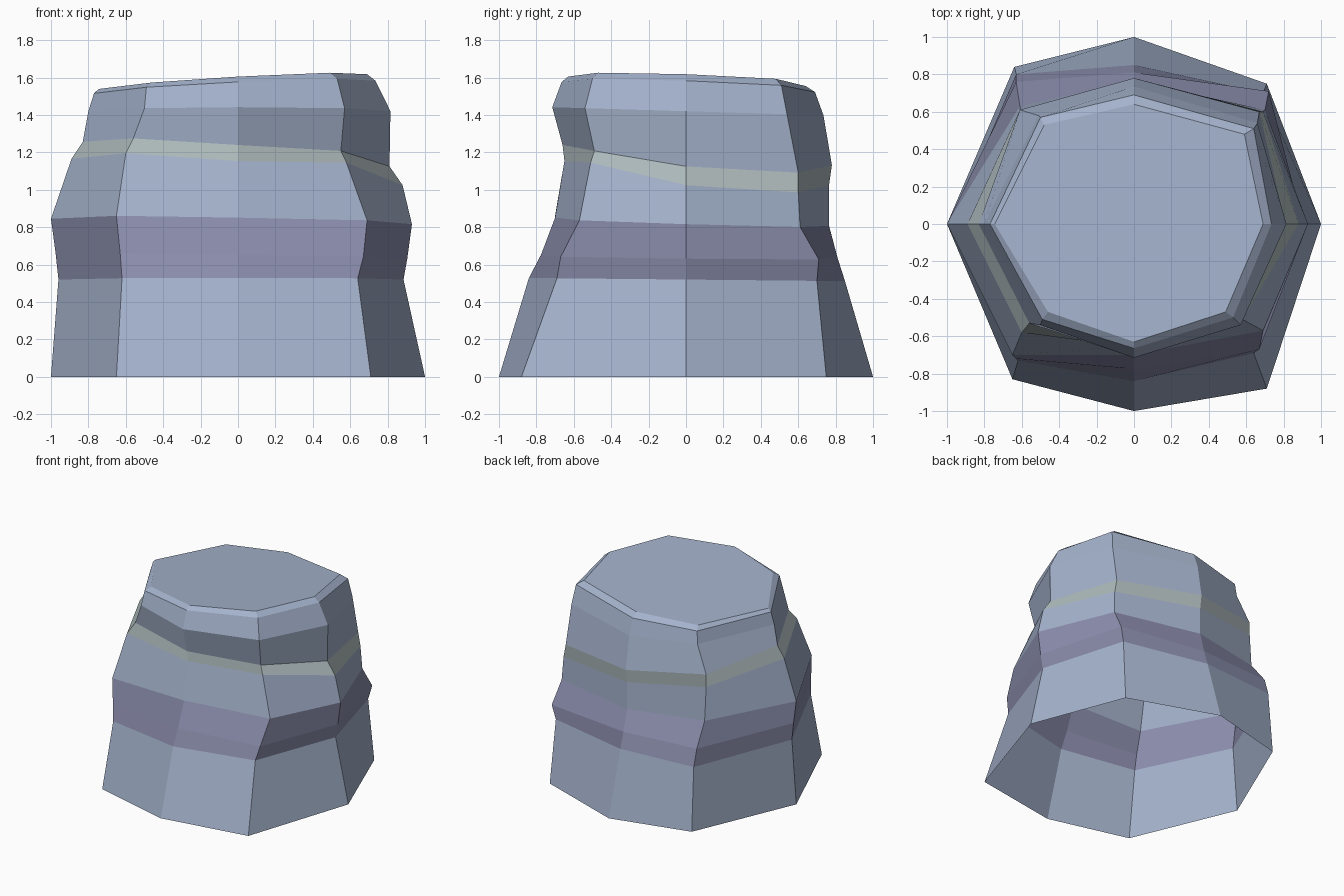
import bpy, bmesh

# Height of each ring at the axis, with its tilt along x and y
levels = [(0, 0, 0), (.52, 0, -.01), (.645, -.015, -.01), (.83, -.015, -.03),
          (1.095, -.08, -.09), (1.19, -.08, -.075), (1.42, 0, -.03),
          (1.55, .045, -.04), (1.58, .055, -.04)]
# The front right corner of the pale band rides a little higher
lift = {(4, 7): .05, (5, 7): .025}

# Each corner of the octagon: sign in x and y, then its outward profiles going up
ZERO = [0] * 9
corners = [
    (1, 0, [1, .885, .905, .93, .88, .81, .815, .735, .69], ZERO),
    (1, 1, [.71, .69, .72, .70, .69, .67, .66, .64, .59],
           [.75, .70, .71, .61, .60, .60, .54, .51, .48]),
    (0, 1, ZERO, [1, .85, .81, .765, .765, .78, .735, .69, .64]),
    (-1, 1, [.64, .63, .63, .61, .61, .61, .51, .50, .48],
            [.84, .80, .76, .63, .61, .61, .58, .57, .53]),
    (-1, 0, [1, .96, .975, 1, .89, .83, .80, .77, .745], ZERO),
    (-1, -1, [.65, .62, .63, .65, .60, .56, .50, .49, .46],
             [.83, .73, .72, .70, .58, .53, .54, .51, .47]),
    (0, -1, ZERO, [1, .84, .775, .70, .65, .66, .715, .665, .63]),
    (1, -1, [.71, .64, .67, .69, .58, .55, .57, .53, .49],
            [.88, .69, .67, .57, .51, .49, .54, .50, .47]),
]

# Loft the rock walls through the rings, leaving the bottom open
bm = bmesh.new()
rings = []
for i, (z, tx, ty) in enumerate(levels):
    ring = []
    for c, (sx, sy, px, py) in enumerate(corners):
        x, y = sx * px[i], sy * py[i]
        ring.append(bm.verts.new((x, y, z + tx * x + ty * y + lift.get((i, c), 0))))
    rings.append(ring)

# Strata: material slot for each layer (0 slate, 1 purple, 2 pale)
strata = [0, 1, 1, 0, 2, 0, 0, 0]
for layer, lo, hi in zip(strata, rings, rings[1:]):
    for k in range(8):
        n = (k + 1) % 8
        face = bm.faces.new((lo[k], lo[n], hi[n], hi[k]))
        face.material_index = layer

# Flat sloping top
bm.faces.new(rings[-1])

mesh = bpy.data.meshes.new("rock_stump")
bm.to_mesh(mesh)
bm.free()
for name, colour in (("slate", (.37, .445, .60, 1)),
                     ("purple_slate", (.26, .27, .42, 1)),
                     ("pale_slate", (.42, .49, .50, 1))):
    mat = bpy.data.materials.new(name)
    mat.diffuse_color = colour
    mesh.materials.append(mat)
rock = bpy.data.objects.new("rock_stump", mesh)
bpy.context.collection.objects.link(rock)
